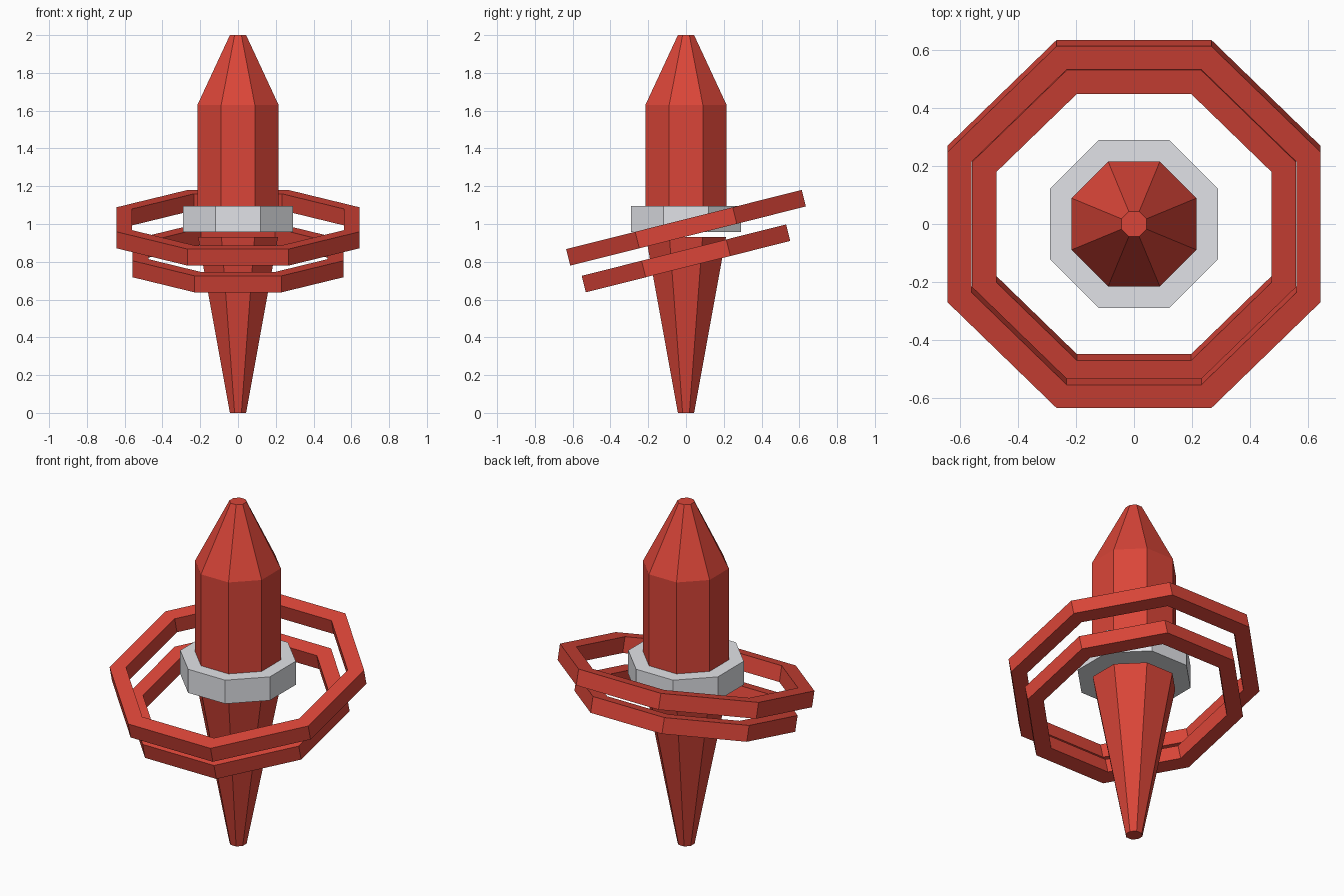
import bpy
import bmesh
import math

SIDES = 8
TO_CORNER = 1 / math.cos(math.pi / SIDES)  # flat-to-flat radius -> corner radius

cube = bpy.data.objects.get("Cube")
if cube:
    bpy.data.objects.remove(cube, do_unlink=True)


def make_material(name, color):
    mat = bpy.data.materials.new(name)
    mat.use_nodes = True
    mat.diffuse_color = color
    mat.node_tree.nodes["Principled BSDF"].inputs["Base Color"].default_value = color
    return mat


def lathe(name, profile, mat, closed=False, z=0, tilt=0):
    """Turn (flat radius, height) points into an octagonal solid or closed ring."""
    bm = bmesh.new()
    loops = []
    for radius, height in profile:
        loop = []
        for i in range(SIDES):
            a = (i + 0.5) * math.tau / SIDES
            r = radius * TO_CORNER
            loop.append(bm.verts.new((r * math.cos(a), r * math.sin(a), height)))
        loops.append(loop)
    pairs = list(zip(loops, loops[1:]))
    if closed:
        pairs.append((loops[-1], loops[0]))
    else:
        bm.faces.new(loops[0])
        bm.faces.new(loops[-1])
    for low, high in pairs:
        for i in range(SIDES):
            j = (i + 1) % SIDES
            bm.faces.new((low[i], low[j], high[j], high[i]))
    bmesh.ops.recalc_face_normals(bm, faces=bm.faces)
    mesh = bpy.data.meshes.new(name)
    bm.to_mesh(mesh)
    bm.free()
    mesh.materials.append(mat)
    obj = bpy.data.objects.new(name, mesh)
    obj.location.z = z
    obj.rotation_euler.x = tilt
    bpy.context.collection.objects.link(obj)
    return obj


def tilted_ring(name, inner, outer, z):
    h = 0.045
    profile = [(outer, -h), (outer, h), (inner, h), (inner, -h)]
    return lathe(name, profile, red, closed=True, z=z, tilt=math.radians(14.1))


red = make_material("red", (0.70, 0.060, 0.040, 1))
grey = make_material("light grey", (0.86, 0.87, 0.91, 1))

# Central column: pointed body, collar, tapering spike
lathe("upper_body", [(0.215, 1.02), (0.215, 1.63), (0.043, 2.0)], red)
lathe("collar", [(0.29, 0.957), (0.29, 1.095)], grey)
lathe("lower_spike", [(0.043, 0), (0.212, 0.932)], red)

# Two parallel tilted hoops
tilted_ring("upper_ring", 0.56, 0.643, 0.98)
tilted_ring("lower_ring", 0.474, 0.558, 0.818)
